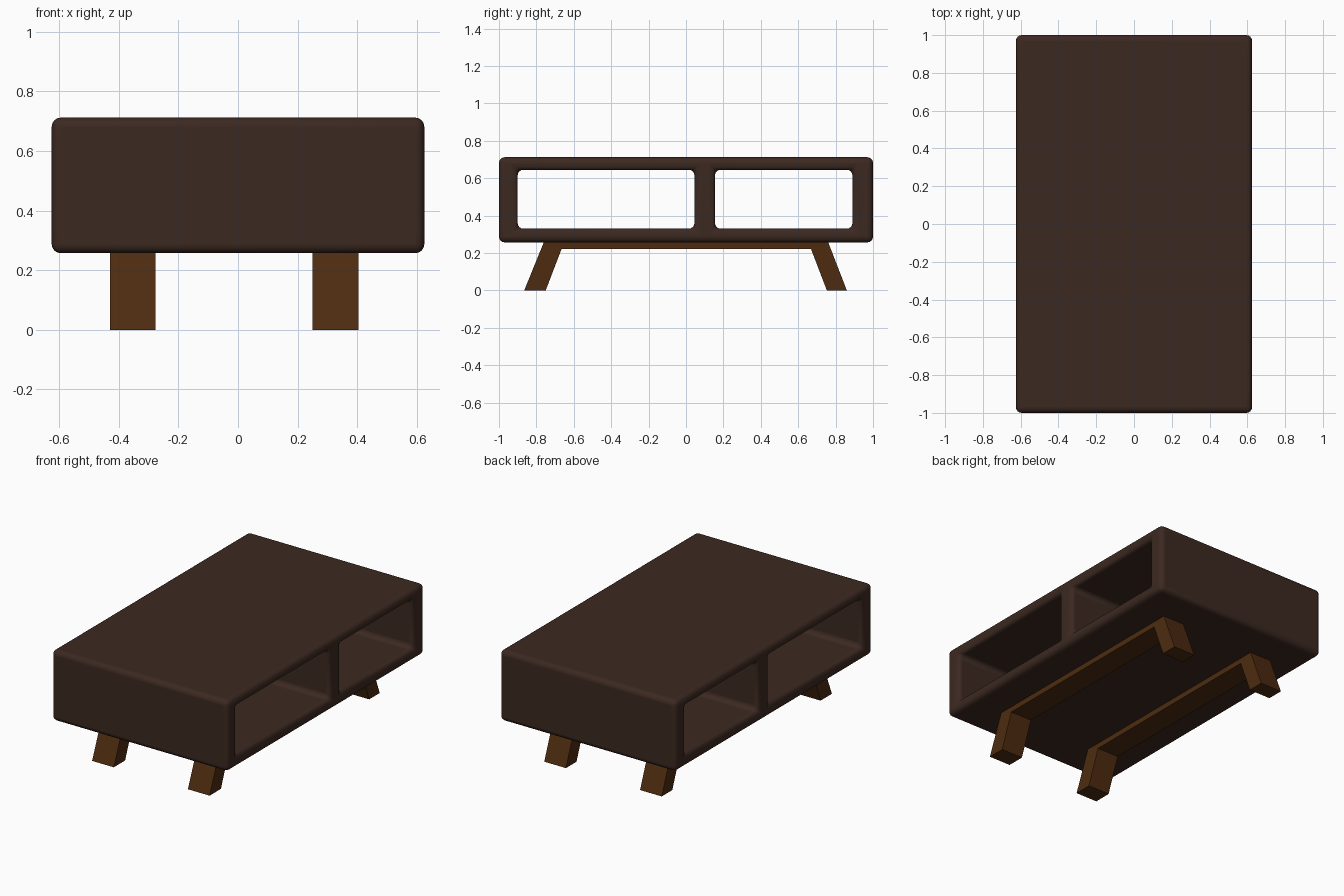
import bpy, bmesh, math

if "Cube" in bpy.data.objects:
    bpy.data.objects.remove(bpy.data.objects["Cube"])


def material(name, rgb):
    m = bpy.data.materials.new(name)
    m.diffuse_color = (*rgb, 1)
    m.use_nodes = True
    m.node_tree.nodes["Principled BSDF"].inputs["Base Color"].default_value = m.diffuse_color
    return m


def finish(bm, name, mat):
    bmesh.ops.recalc_face_normals(bm, faces=bm.faces)
    me = bpy.data.meshes.new(name)
    bm.to_mesh(me)
    bm.free()
    ob = bpy.data.objects.new(name, me)
    bpy.context.collection.objects.link(ob)
    me.materials.append(mat)
    return ob


def extrude_x(bm, width):
    ext = bmesh.ops.extrude_face_region(bm, geom=bm.faces[:])
    verts = [v for v in ext["geom"] if isinstance(v, bmesh.types.BMVert)]
    bmesh.ops.translate(bm, verts=verts, vec=(width, 0, 0))


dark_wood = material("dark_wood", (0.045, 0.022, 0.015))
brown_wood = material("brown_wood", (0.075, 0.024, 0.005))

# Cabinet: y-z grid with two cells left open, extruded through the full depth
ys = [-1.0, -0.9, 0.045, 0.155, 0.89, 1.0]
zs = [0.257, 0.33, 0.645, 0.712]
openings = {(1, 1), (3, 1)}
bm = bmesh.new()
grid = [[bm.verts.new((-0.625, y, z)) for z in zs] for y in ys]
for i in range(len(ys) - 1):
    for j in range(len(zs) - 1):
        if (i, j) not in openings:
            bm.faces.new((grid[i][j], grid[i + 1][j], grid[i + 1][j + 1], grid[i][j + 1]))
extrude_x(bm, 1.25)
cabinet = finish(bm, "cabinet", dark_wood)

# Soft rounded edges on the cabinet and its openings
bevel = cabinet.modifiers.new("rounding", 'BEVEL')
bevel.width = 0.03
bevel.segments = 4
bevel.limit_method = 'ANGLE'
bevel.angle_limit = math.radians(40)
bpy.context.view_layer.objects.active = cabinet
cabinet.select_set(True)
bpy.ops.object.shade_smooth_by_angle(angle=math.radians(40))

# Leg frames: splayed feet joined by a flat rail under the cabinet
profile = [(-0.865, 0), (-0.75, 0), (-0.665, 0.222), (0.668, 0.222),
           (0.753, 0), (0.86, 0), (0.76, 0.258), (-0.76, 0.258)]
for name, x in (("left_leg_frame", -0.43), ("right_leg_frame", 0.25)):
    bm = bmesh.new()
    bm.faces.new([bm.verts.new((x, y, z)) for y, z in profile])
    extrude_x(bm, 0.154)
    finish(bm, name, brown_wood)
